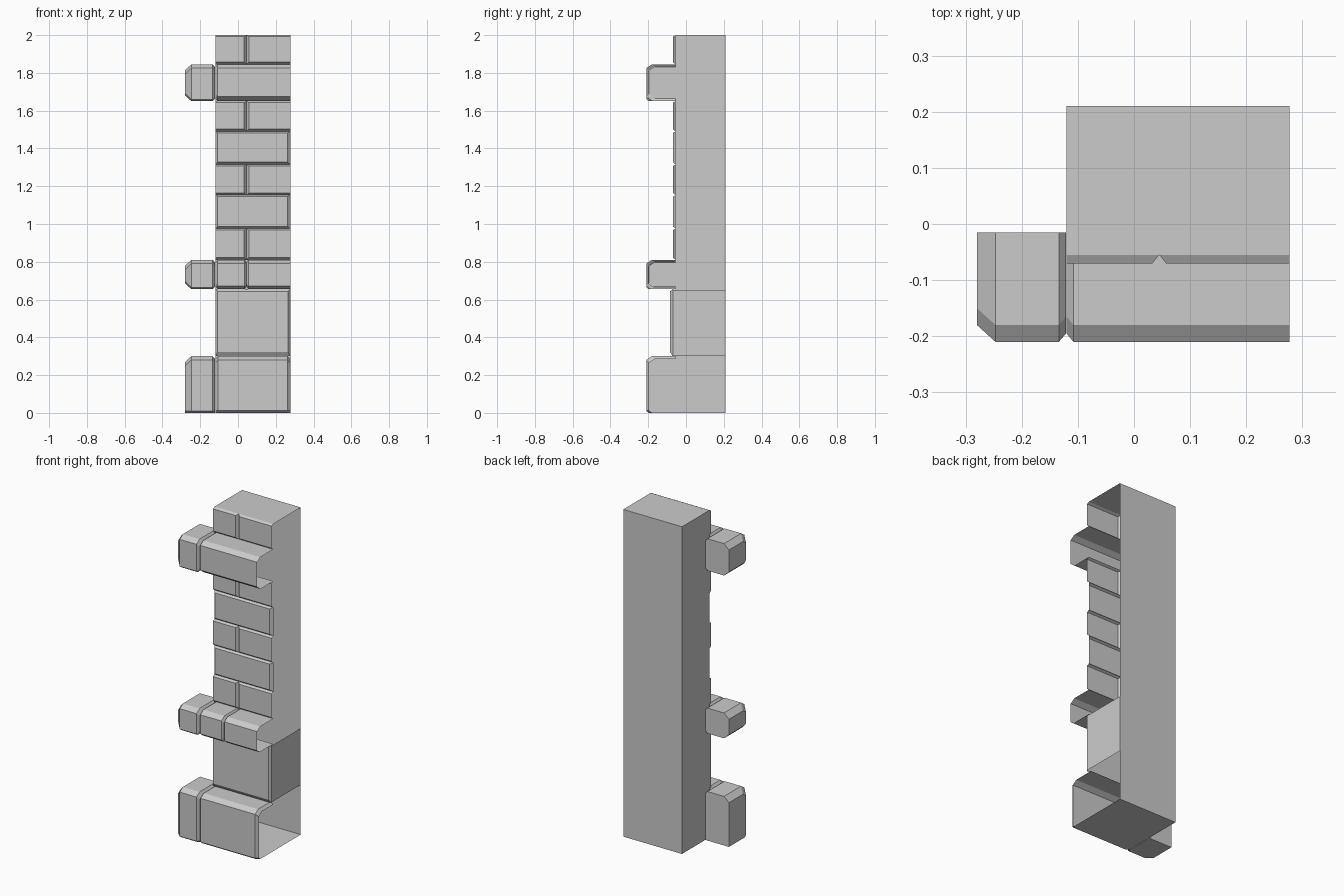
import bpy
from mathutils import Vector

if "Cube" in bpy.data.objects:
    bpy.data.objects.remove(bpy.data.objects["Cube"])

XL, XR = -0.12, 0.277        # sides of the pillar
YF, YB = -0.055, 0.21        # base plane of the brick face, back of the pillar


def make(name, verts, faces, inside):
    """Build a mesh with every face turned away from an inside point."""
    out = []
    vs = [Vector(v) for v in verts]
    for f in faces:
        c = sum((vs[i] for i in f), Vector()) / len(f)
        n = Vector()
        for a, b in zip(f, f[1:] + f[:1]):
            n += (vs[a] - c).cross(vs[b] - c)
        out.append(f if n.dot(c - Vector(inside)) > 0 else f[::-1])
    me = bpy.data.meshes.new(name)
    me.from_pydata(verts, [], out)
    ob = bpy.data.objects.new(name, me)
    bpy.context.collection.objects.link(ob)
    return ob


def rect(x0, x1, z0, z1, y):
    return [(x0, y, z0), (x1, y, z0), (x1, y, z1), (x0, y, z1)]


def brick(name, x0, x1, z0, z1, left, right, bottom=0.012, top=0.008,
          front=-0.07, rim=YF):
    """Raised front with sloped edges; flush right ends stay open."""
    v = rect(x0 + left, x1 - right, z0 + bottom, z1 - top, front)
    v += rect(x0, x1, z0, z1, rim)
    f = [[0, 1, 2, 3]]
    for i in range(4):
        if i == 1 and right == 0:
            continue
        j = (i + 1) % 4
        f.append([i, j, j + 4, i + 4])
    return make(name, v, f, ((x0 + x1) / 2, 0.1, (z0 + z1) / 2))


def band(name, rings, z0, z1, yb, bev, closed):
    """Loft a chamfered profile along x; rings are (x, shrink)."""
    v = []
    for x, s in rings:
        a, b, y = z0 + (s if z0 > 0 else 0), z1 - s, -0.21 + s
        v += [(x, yb, b), (x, y + 0.03, b), (x, y, b - 0.02),
              (x, y, a + bev), (x, y + bev * 1.3, a), (x, yb, a)]
    f = []
    for r in range(len(rings) - 1):
        for i in range(6 if closed else 5):
            j = (i + 1) % 6
            f.append([r * 6 + i, r * 6 + j, r * 6 + 6 + j, r * 6 + 6 + i])
    if closed:
        e = len(v) - 6
        f += [list(range(6)), list(range(e, e + 6))]
    xc = (rings[0][0] + rings[-1][0]) / 2
    return make(name, v, f, (xc, yb - 0.03, (z0 + z1) / 2))


# Pillar shell: left, back, top and bottom, open on the right
v = [(x, y, z) for z in (0, 2) for x, y in
     ((XL, YF), (XR, YF), (XR, YB), (XL, YB))]
make("pillar_shell", v, [[0, 3, 7, 4], [2, 3, 7, 6], [4, 5, 6, 7], [0, 1, 2, 3]],
     (0.08, 0.08, 1))

# Plain stone panel between the lower bands, with its closed right side
brick("lower_panel", XL, XR, 0.30, 0.655, 0.012, 0.012, 0.022, 0.012, -0.085, -0.07)
make("lower_panel_left_edge", [(XL, y, z) for y, z in
     ((-0.07, 0.30), (YF, 0.30), (YF, 0.655), (-0.07, 0.655))], [[0, 1, 2, 3]], (0, 0, 0.5))
make("lower_panel_right_side", [(XR, y, z) for y, z in
     ((-0.07, 0.305), (YB, 0.305), (YB, 0.65), (-0.07, 0.65))], [[0, 1, 2, 3]], (0, 0, 0.5))

# Brick courses, alternating split and whole
MID = 0.045
courses = [(0.81, 0.975, True), (0.975, 1.153, False), (1.153, 1.315, True),
           (1.315, 1.49, False), (1.49, 1.65, True), (1.845, 2.0, True)]
for i, (z0, z1, split) in enumerate(courses):
    if split:
        brick(f"brick_left_{i}", XL, MID, z0, z1, 0, 0.012)
        brick(f"brick_right_{i}", MID, XR, z0, z1, 0.012, 0)
    else:
        brick(f"brick_whole_{i}", XL, XR, z0, z1, 0.012, 0.015)

# Projecting bands and their end blocks
for n, z0, z1, bev in (("base", 0, 0.30, 0.012), ("middle", 0.655, 0.81, 0.018),
                       ("top", 1.65, 1.845, 0.024)):
    if n == "base":
        spans = [[(XL, 0.015), (-0.106, 0), (0.262, 0), (XR, 0.015)]]
    elif n == "middle":
        spans = [[(XL, 0.015), (-0.108, 0), (0.035, 0), (MID, 0.012)],
                 [(MID, 0.012), (0.055, 0), (XR, 0)]]
    else:
        spans = [[(XL, 0.015), (-0.108, 0), (XR, 0)]]
    for k, rings in enumerate(spans):
        band(f"{n}_band_{k}", rings, z0, z1, YF, bev, False)
    band(f"{n}_end_block", [(-0.28, 0.03), (-0.247, 0), (-0.134, 0), (-0.121, 0.015)],
         z0, z1, -0.015, 0.01, True)
